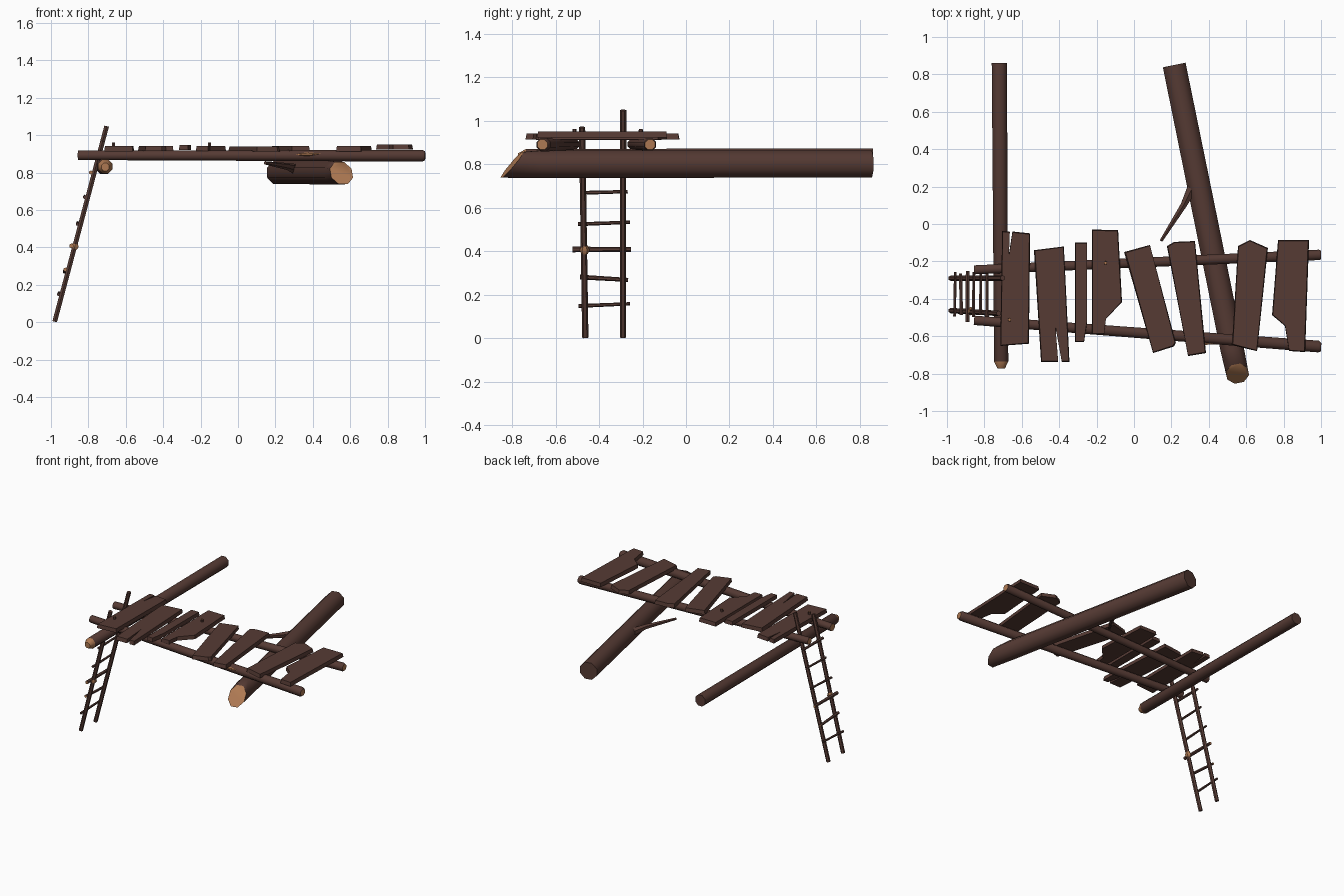
import bpy, bmesh, math
from mathutils import Vector

if "Cube" in bpy.data.objects:
    bpy.data.objects.remove(bpy.data.objects["Cube"])


def material(name, rgb):
    m = bpy.data.materials.new(name)
    m.diffuse_color = (*rgb, 1)
    m.use_nodes = True
    m.node_tree.nodes["Principled BSDF"].inputs["Base Color"].default_value = m.diffuse_color
    return m


BARK = material("dark_brown_wood", (0.092, 0.043, 0.034))
CUT = material("tan_cut_wood", (0.42, 0.19, 0.085))


def finish(name, bm, smooth):
    bmesh.ops.recalc_face_normals(bm, faces=bm.faces)
    me = bpy.data.meshes.new(name)
    bm.to_mesh(me)
    bm.free()
    me.materials.append(BARK)
    me.materials.append(CUT)
    ob = bpy.data.objects.new(name, me)
    bpy.context.collection.objects.link(ob)
    if smooth:
        bpy.context.view_layer.objects.active = ob
        ob.select_set(True)
        bpy.ops.object.shade_smooth_by_angle(angle=math.radians(50))
        ob.select_set(False)
    return ob


def log(name, points, radii, sides=8, slant=0.0, cut_start=False, cut_end=False,
        tan_rings=(), smooth=True):
    """Tapered round timber; slant tilts the first end, tan_rings colours whole bands."""
    pts = [Vector(p) for p in points]
    d = (pts[-1] - pts[0]).normalized()
    ref = Vector((0, 0, 1)) if abs(d.z) < 0.7 else Vector((0, 1, 0))
    side = d.cross(ref).normalized()
    up = side.cross(d)
    bm = bmesh.new()
    rings = []
    for i, (p, r) in enumerate(zip(pts, radii)):
        ring = []
        for k in range(sides):
            a = math.tau * (k + 0.5) / sides
            off = side * math.cos(a) * r + up * math.sin(a) * r
            if i == 0:
                off += d * slant * math.sin(a) * r
            ring.append(bm.verts.new(p + off))
        rings.append(ring)
    for i, (a, b) in enumerate(zip(rings, rings[1:])):
        for k in range(sides):
            j = (k + 1) % sides
            f = bm.faces.new((a[k], a[j], b[j], b[k]))
            f.material_index = int(i in tan_rings)
    bm.faces.new(rings[0]).material_index = int(cut_start)
    bm.faces.new(rings[-1]).material_index = int(cut_end)
    return finish(name, bm, smooth)


# Two supporting beams running front to back
log("thin_beam", [(-0.71, -0.772, 0.83), (-0.71, -0.735, 0.832), (-0.72, 0.86, 0.832)],
    [0.022, 0.041, 0.044], cut_start=True, tan_rings=(0,))
log("thick_beam", [(0.553, -0.80, 0.797), (0.525, -0.67, 0.80), (0.215, 0.85, 0.80)],
    [0.064, 0.068, 0.067], slant=0.85, cut_start=True)
log("beam_branch", [(0.325, 0.22, 0.81), (0.265, 0.10, 0.832), (0.145, -0.09, 0.852)],
    [0.034, 0.019, 0.009], sides=6)

# Platform rails running left to right
log("front_rail", [(-0.855, -0.515, 0.892), (0.985, -0.655, 0.89), (1.0, -0.66, 0.89)],
    [0.027, 0.034, 0.025], cut_start=True, cut_end=True)
log("back_rail", [(-0.855, -0.245, 0.892), (0.99, -0.165, 0.89), (1.0, -0.165, 0.89)],
    [0.026, 0.03, 0.025], cut_start=True, cut_end=True)
# Bare patch chipped out of the front rail
log("rail_chip", [(0.31, -0.631, 0.896), (0.37, -0.637, 0.898), (0.44, -0.642, 0.901)],
    [0.002, 0.011, 0.002], sides=6, cut_start=True, cut_end=True, tan_rings=(0, 1))

# Deck planks: outlines in plan (x, y), with split ends as notches; then top height
PLANKS = [
    ([(-.705, -.037), (-.665, -.04), (-.67, -.17), (-.65, -.04), (-.555, -.05),
      (-.562, -.64), (-.715, -.652)], 0.941),
    ([(-.535, -.14), (-.375, -.12), (-.345, -.738), (-.385, -.738), (-.42, -.55),
      (-.405, -.738), (-.497, -.738)], 0.942),
    ([(-.315, -.10), (-.25, -.10), (-.25, -.52), (-.267, -.632), (-.315, -.632)], 0.948),
    ([(-.225, -.03), (-.085, -.032), (-.064, -.417), (-.15, -.508), (-.16, -.59),
      (-.225, -.59)], 0.942),
    ([(-.053, -.15), (.085, -.112), (.224, -.636), (.213, -.655), (.102, -.69)], 0.94),
    ([(.176, -.118), (.214, -.096), (.326, -.091), (.385, -.69), (.289, -.706)], 0.942),
    ([(.556, -.118), (.62, -.086), (.716, -.128), (.658, -.68), (.524, -.647)], 0.941),
    ([(.77, -.086), (.936, -.086), (.915, -.685), (.829, -.679), (.807, -.545),
      (.738, -.487)], 0.95),
]
for n, (outline, top) in enumerate(PLANKS, 1):
    bm = bmesh.new()
    cx = sum(p[0] for p in outline) / len(outline)
    low = [bm.verts.new((x, y, top - 0.028)) for x, y in outline]
    # upper face slightly smaller, for worn edges
    high = [bm.verts.new((cx + (x - cx) * 0.95, -0.37 + (y + 0.37) * 0.985, top))
            for x, y in outline]
    bm.faces.new(low)
    bm.faces.new(high)
    for k in range(len(low)):
        j = (k + 1) % len(low)
        bm.faces.new((low[k], low[j], high[j], high[k]))
    finish(f"deck_plank_{n}", bm, False)

# Wooden pegs in the deck
for n, (x, y) in enumerate([(-.665, -.512), (-.152, -.208)], 1):
    log(f"deck_peg_{n}", [(x, y, 0.92), (x, y, 0.962)], [0.011, 0.009], sides=6,
        cut_end=True)


# Leaning ladder
def lean(z):
    return -0.98 + 0.265 * z


for name, y0, y1, top in [("ladder_front_rail", -.463, -.478, 0.97),
                          ("ladder_back_rail", -.29, -.289, 1.048)]:
    log(name, [(lean(0), y0, 0.003), (lean(top), y1, top)], [0.0145, 0.0145], sides=6)
RUNGS = [  # z at front, z at back, y front, y back, radius
    (.148, .158, -.495, -.258, .009), (.281, .268, -.487, -.266, .011),
    (.408, .408, -.523, -.252, .013), (.524, .533, -.497, -.258, .009),
    (.668, .674, -.485, -.268, .009), (.800, .800, -.500, -.265, .011)]
for n, (za, zb, ya, yb, r) in enumerate(RUNGS, 1):
    log(f"ladder_rung_{n}", [(lean(za) - .018, ya, za), (lean(zb) - .018, yb, zb)],
        [r, r * 0.85], sides=6, cut_start=n in (2, 3, 6), cut_end=n in (2, 3))
# Bare knot where the middle rung crosses the front ladder rail
log("ladder_knot", [(lean(.388), -.466, .388), (lean(.405), -.466, .405),
                    (lean(.425), -.466, .425)], [0.015, 0.023, 0.015], sides=6,
    cut_start=True, cut_end=True, tan_rings=(0, 1))
